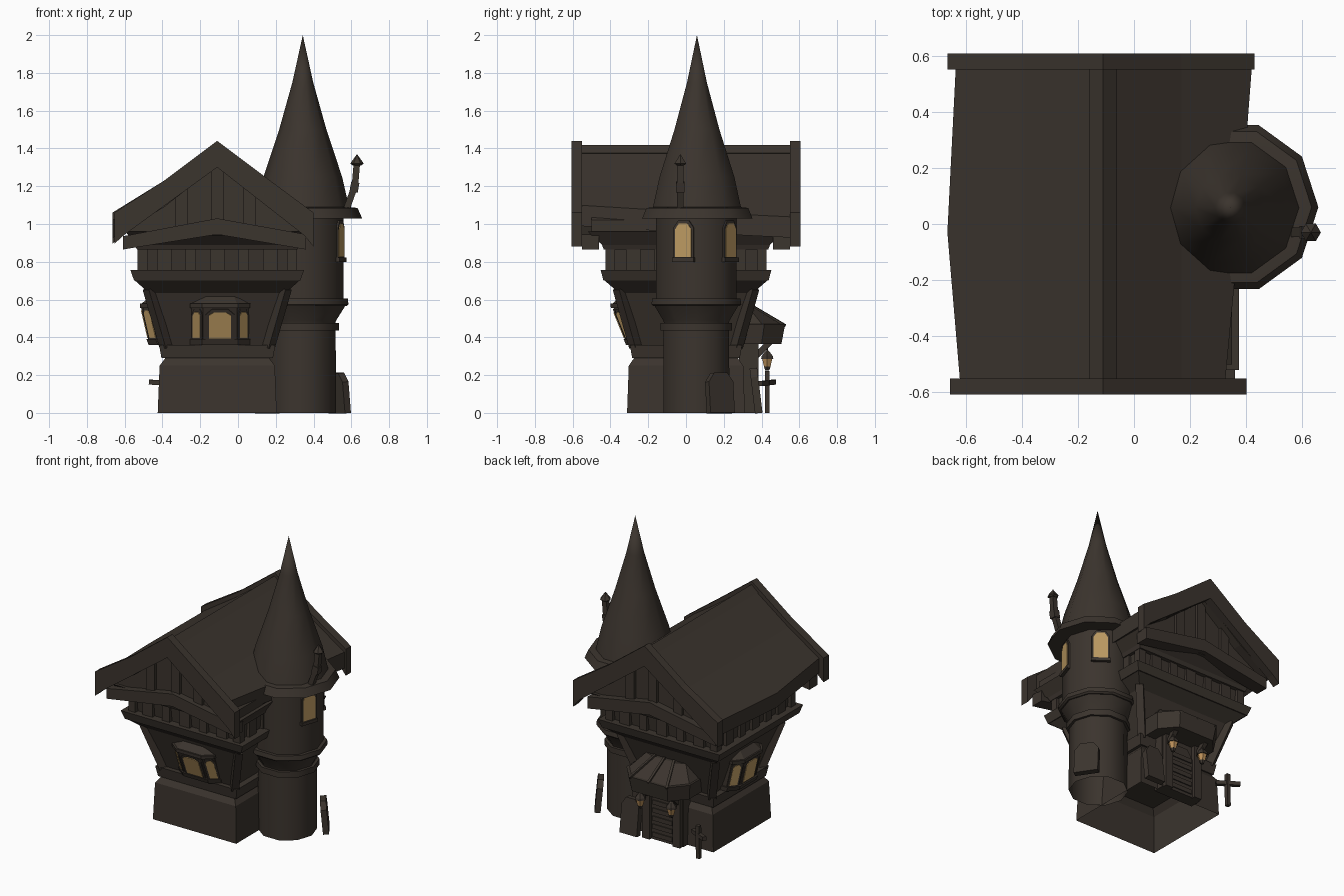
import bpy, bmesh, math
from mathutils import Vector

if "Cube" in bpy.data.objects:
    bpy.data.objects.remove(bpy.data.objects["Cube"])

CX = -0.11                      # house centre line
TX, TY = 0.335, 0.055           # tower centre


def mat(name, r, g, b):
    m = bpy.data.materials.new(name)
    m.diffuse_color = (r, g, b, 1)
    m.use_nodes = True
    m.node_tree.nodes["Principled BSDF"].inputs["Base Color"].default_value = m.diffuse_color
    return m


DARK = mat("weathered dark brown", 0.044, 0.0345, 0.027)
AMBER = mat("window amber", 0.50, 0.32, 0.12)
LAMP = mat("lantern orange", 0.50, 0.28, 0.10)


def make(name, verts, faces, material=DARK, smooth=False):
    bm = bmesh.new()
    vs = [bm.verts.new(v) for v in verts]
    for f in faces:
        bm.faces.new([vs[i] for i in f])
    bmesh.ops.remove_doubles(bm, verts=bm.verts, dist=1e-5)
    bmesh.ops.recalc_face_normals(bm, faces=bm.faces)
    me = bpy.data.meshes.new(name)
    bm.to_mesh(me)
    bm.free()
    me.materials.append(material)
    ob = bpy.data.objects.new(name, me)
    bpy.context.collection.objects.link(ob)
    if smooth:
        bpy.ops.object.select_all(action='DESELECT')
        ob.select_set(True)
        bpy.context.view_layer.objects.active = ob
        bpy.ops.object.shade_smooth_by_angle(angle=math.radians(40))
    return ob


def loft(name, rings, material=DARK, smooth=False, floor=True):
    """Skin a list of equal-length rings and cap the ends."""
    n = len(rings[0])
    verts = [p for r in rings for p in r]
    faces = [(k * n + i, k * n + (i + 1) % n, (k + 1) * n + (i + 1) % n, (k + 1) * n + i)
             for k in range(len(rings) - 1) for i in range(n)]
    faces.append(tuple(range(len(verts) - n, len(verts))))
    if floor:
        faces.append(tuple(range(n)))
    return make(name, verts, faces, material, smooth)


def tiers(name, levels, floor=True):
    """Rectangular stack around the house centre: (z, half x, half y)."""
    return loft(name, [[(CX + a * hx, b * hy, z) for a, b in ((-1, -1), (1, -1), (1, 1), (-1, 1))]
                       for z, hx, hy in levels], floor=floor)


def lathe(name, cx, cy, prof, n=10, material=DARK, smooth=True, floor=True):
    return loft(name, [[(cx + r * math.cos(2 * math.pi * i / n), cy + r * math.sin(2 * math.pi * i / n), z)
                        for i in range(n)] for r, z in prof], material, smooth, floor)


def prism(name, poly, y0, y1):
    return loft(name, [[(CX + x, y, z) for x, z in poly] for y in (y0, y1)])


def plate(name, origin, u, up, w, h, d, material=DARK, arch=0.18, d0=-0.01):
    """Arched plate standing on origin, extruded along u x up."""
    o, u, up = Vector(origin), Vector(u).normalized(), Vector(up).normalized()
    n = u.cross(up)
    pts = [(-.5, 0), (.5, 0), (.5, 1 - arch), (.27, 1), (-.27, 1), (-.5, 1 - arch)]
    return loft(name, [[o + u * (a * w) + up * (b * h) + n * k for a, b in pts] for k in (d0, d)], material)


def beam(name, a, b, w, t):
    """Square bar from a to b."""
    a, b = Vector(a), Vector(b)
    q = (b - a).to_track_quat('Z', 'Y')
    sq = ((-1, -1), (1, -1), (1, 1), (-1, 1))
    return loft(name, [[p + q @ Vector((i * w / 2, j * t / 2, 0)) for i, j in sq] for p in (a, b)])


def box(name, x0, x1, y0, y1, z0, z1):
    return loft(name, [[(x0, y0, z), (x1, y0, z), (x1, y1, z), (x0, y1, z)] for z in (z0, z1)])


# House body, bottom to top (the base is an open shell)
tiers("stone_base", [(0, .315, .312), (.25, .305, .303), (.29, .275, .275)], floor=False)
tiers("base_beam", [(.29, .295, .285), (.36, .308, .297)])
tiers("flared_wall", [(.36, .265, .265), (.635, .362, .355), (.70, .435, .43)])
tiers("jetty_beam", [(.70, .440, .437), (.757, .460, .452)])
tiers("upper_wall", [(.757, .395, .395), (.88, .405, .41)])
tiers("eaves_soffit", [(.865, .425, .435), (.89, .435, .445), (.96, .485, .52)])

# Corner braces and upper floor battens
for sx in (-1, 1):
    for sy in (-1, 1):
        beam("corner_brace", (CX + sx * .272, sy * .268, .35), (CX + sx * .362, sy * .355, .66), .048, .048)
        box("upper_corner_post", *sorted((CX + sx * .37, CX + sx * .422)), *sorted((sy * .375, sy * .425)), .75, .88)
for i in range(5):
    t = -.28 + .14 * i
    w = .028 if i % 2 else .038
    for s in (-1, 1):
        box("upper_batten", CX + t - w, CX + t + w, *sorted((s * .38, s * .422)), .75, .88)
        box("upper_batten", *sorted((CX + s * .38, CX + s * .418)), t - w, t + w, .75, .88)

# Roof, slightly crooked along its length
prism("attic_gable", [(-.47, .94), (.46, .94), (.46, 1.02), (.28, 1.16), (0, 1.37), (-.28, 1.16), (-.47, 1.02)],
      -.50, .50)


def roof_ring(y, wl, wr):
    prof = [(-wl, 1.20 - (wl - .28) * .65), (-.28, 1.20), (0, 1.405), (.28, 1.20), (wr, 1.20 - (wr - .28) * .65),
            (wr, 1.09 - (wr - .28) * .65), (.28, 1.09), (0, 1.31), (-.28, 1.09), (-wl, 1.09 - (wl - .28) * .6)]
    return [(CX + x, y, z) for x, z in prof]


loft("roof_slab", [roof_ring(-.56, .51, .435), roof_ring(-.03, .555, .485), roof_ring(.56, .525, .53)])
prism("ridge_cap", [(-.05, 1.375), (0, 1.418), (.05, 1.375), (0, 1.35)], -.56, .56)
for s, wl, wr in ((-1, .545, .51), (1, .555, .54)):
    barge = [(-wl, 1.06), (-.28, 1.23), (0, 1.44), (.28, 1.23), (wr, 1.06),
             (wr, .88), (wr - .05, .94), (0, 1.30), (-wl + .05, .94), (-wl, .895)]
    prism("bargeboard", barge, *sorted((s * .55, s * .607)))
    tie = [(-.50, .865), (0, .945), (.47, .865), (.47, .945), (0, 1.03), (-.50, .935)]
    prism("gable_tie_beam", tie, *sorted((s * .46, s * .55)))
    for t in (-.19, 0, .17):
        top = 1.34 - abs(t) * .76
        box("gable_batten", CX + t - .032, CX + t + .032, *sorted((s * .48, s * .52)), .94, top)


# Bay windows on the front and left walls
def bay(name, n, c, db, dt, wall):
    n, c = Vector(n), Vector(c)
    u = Vector((0, 0, 1)).cross(n)

    def ring(z, d, g=0.0):
        return [c + u * a + n * b + Vector((0, 0, z)) for a, b in
                ((-.15 - g, wall), (-.15 - g, d - .05 + g), (-.09 - g * .6, d + g),
                 (.09 + g * .6, d + g), (.15 + g, d - .05 + g), (.15 + g, wall))]
    low, high = ring(.375, db), ring(.57, dt)
    loft(name, [low, high])
    loft(name + "_sill", [ring(.36, db, .008), ring(.39, db + .01, .010)])
    loft(name + "_lintel", [ring(.555, dt, .008), ring(.578, dt, .010)])
    roof_top = [c + u * a + n * b + Vector((0, 0, .625)) for a, b in
                ((-.12, wall), (-.12, dt - .08), (-.07, dt - .05), (.07, dt - .05), (.12, dt - .08), (.12, wall))]
    loft(name + "_roof", [ring(.578, dt), roof_top])
    for i in (1, 2, 3):
        o, t = (low[i] + low[i + 1]) / 2, (high[i] + high[i + 1]) / 2
        e, up = low[i + 1] - low[i], (t - o).normalized()
        w = e.length
        pw = .118 if i == 2 else w * .64
        plate(name + "_frame", o + up * .012, e, up, min(w * .95, pw + .035), .178, .006)
        plate(name + "_pane", o + up * .025, e, up, pw, .148, .010, AMBER, arch=.12)


bay("front_bay", (0, -1, 0), (CX + .015, 0, 0), .31, .39, .25)
bay("left_bay", (-1, 0, 0), (CX, .01, 0), .355, .40, .25)

# Round tower (open underneath)
lathe("tower_shaft", TX, TY, [(.184, 0), (.182, .44)], floor=False)
lathe("tower_lower_ring", TX, TY, [(.199, .435), (.199, .475)])
lathe("tower_flare", TX, TY, [(.178, .47), (.185, .49), (.235, .57)])
lathe("tower_upper_ring", TX, TY, [(.240, .565), (.250, .575), (.246, .605)])
lathe("tower_drum", TX, TY, [(.224, .60), (.224, 1.04)])
lathe("tower_roof_rim", .35, .06, [(.307, 1.03), (.283, 1.085), (.235, 1.09)])
lathe("tower_spire", .343, .058, [(.247, 1.08), (.208, 1.25), (.125, 1.50), (.055, 1.75), (0, 2.0)])
for ang in (-18, 54):
    a = math.radians(ang)
    n = Vector((math.cos(a), math.sin(a), 0))
    u = (-n.y, n.x, 0)
    p = Vector((TX, TY, 0)) + n * .213
    plate("tower_window_frame", p + Vector((0, 0, .81)), u, (0, 0, 1), .112, .208, .010)
    plate("tower_window_pane", p + Vector((0, 0, .825)), u, (0, 0, 1), .09, .178, .014, AMBER)
    plate("tower_window_sill", p + Vector((0, 0, .80)), u, (0, 0, 1), .122, .022, .020, arch=0)

# Crooked chimney pipe on the spire
for a, b, w in (((.575, -.03, 1.08), (.618, -.03, 1.20), .034), ((.618, -.03, 1.19), (.63, -.03, 1.33), .034),
                ((.612, -.03, 1.17), (.621, -.03, 1.22), .044)):
    beam("chimney_pipe", a, b, w, w)
lathe("chimney_cap", .63, -.03, [(.022, 1.31), (.036, 1.32), (.018, 1.345), (0, 1.37)], 6, smooth=False)

# Back porch: canopy, doorway, planked door
PX = -.08


def canopy_ring(hw, hf, yb, ym, yf, z):
    return [(PX + a, y, z) for a, y in ((-hw, yb), (-hw, ym), (-hf, yf), (hf, yf), (hw, ym), (hw, yb))]


loft("porch_canopy", [canopy_ring(.235, .14, .27, .41, .52, .46), canopy_ring(.15, .085, .27, .33, .355, .56)])
loft("porch_fascia", [canopy_ring(.225, .135, .27, .40, .505, .365), canopy_ring(.24, .145, .27, .415, .525, .47)])
for t in (-.07, 0, .07):
    beam("canopy_rib", (PX + t * 2, .525, .462), (PX + t, .345, .568), .016, .014)
box("doorway_block", PX - .15, PX + .15, .28, .355, 0, .38)
for s in (-1, 1):
    box("door_post", PX + s * .115 - .028, PX + s * .115 + .028, .33, .385, 0, .37)
    beam("porch_bracket", (PX + s * .115, .36, .29), (PX + s * .12, .45, .38), .03, .03)
plate("door", (PX, .35, 0), (-1, 0, 0), (0, 0, 1), .17, .33, .015)
for i in range(5):
    box("door_plank", PX - .075, PX + .075, .35, .372, .02 + i * .055, .05 + i * .055)

# Hanging lanterns
for x in (.044, -.19):
    lathe("lantern_base", x, .43, [(.012, .225), (.02, .245)], 6, smooth=False)
    lathe("lantern_glass", x, .43, [(.020, .245), (.031, .288)], 6, LAMP, False)
    lathe("lantern_cap", x, .43, [(.037, .286), (.034, .30), (.014, .325), (.005, .33), (.005, .38)], 6, smooth=False)

# Gravestones and wooden cross
plate("tower_gravestone", (.548, .19, 0), (-.56, .83, 0), (-.08, -.05, 1), .155, .213, .008, arch=.22, d0=-.03)
plate("porch_gravestone", (.155, .395, 0), (-1, 0, 0), (0, -.12, 1), .13, .24, .01, arch=.2, d0=-.03)
c = Vector((-.398, .43, 0))
arm = Vector((.068, -.036, 0))
beam("cross_post", c, c + Vector((.004, 0, .222)), .026, .026)
beam("cross_arm", c - arm + Vector((0, 0, .163)), c + arm + Vector((0, 0, .155)), .026, .026)
